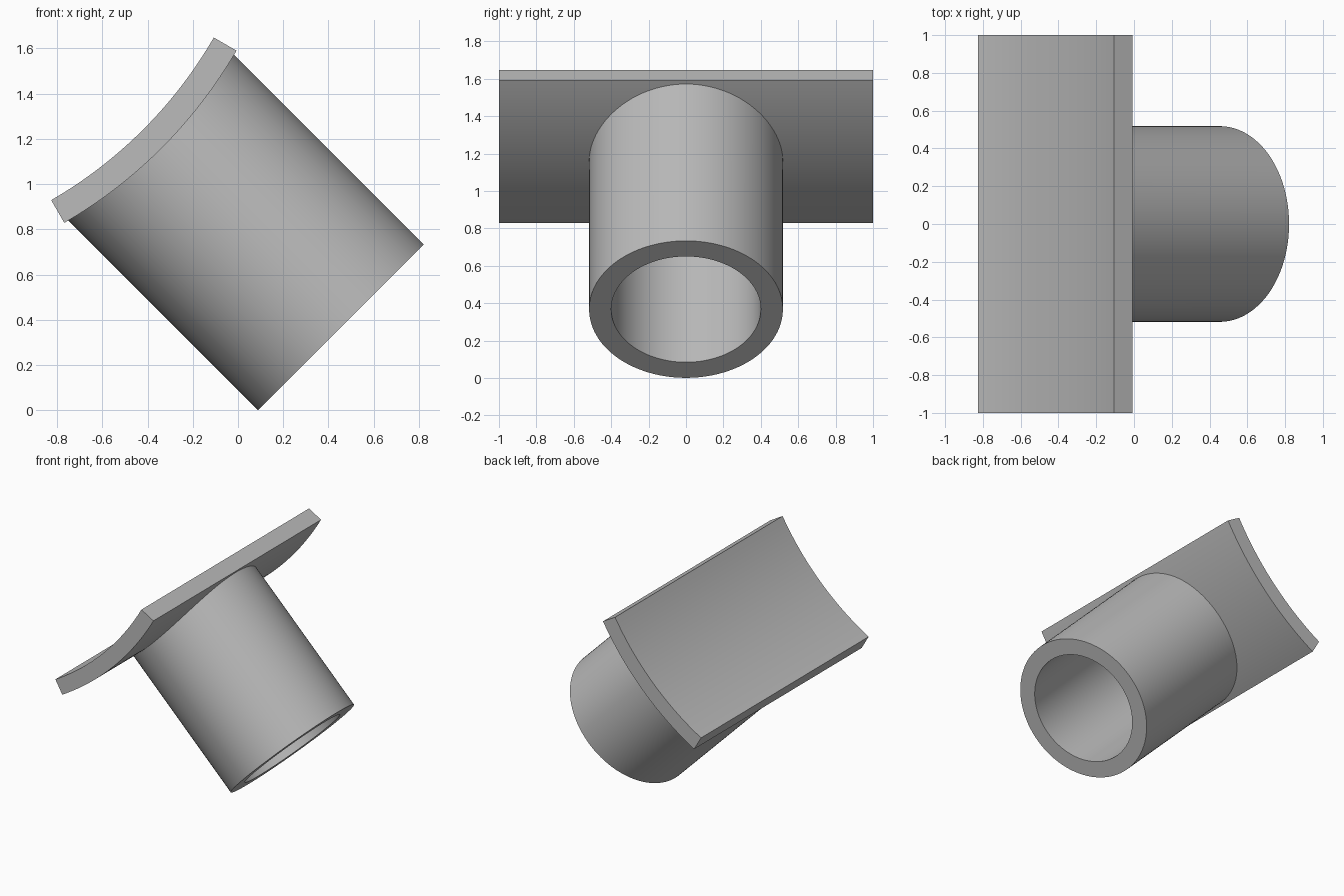
import bpy, bmesh
from math import sin, cos, pi, sqrt, radians
from mathutils import Vector

if "Cube" in bpy.data.objects:
    bpy.data.objects.remove(bpy.data.objects["Cube"])

grey = bpy.data.materials.new("plain grey")
grey.use_nodes = True
colour = (0.5, 0.5, 0.5, 1)
grey.diffuse_color = colour
grey.node_tree.nodes["Principled BSDF"].inputs["Base Color"].default_value = colour

CENTRE = Vector((-1.808, 0, 2.63))            # axis of the curved saddle
AXIS = Vector((1, 0, -1)).normalized()        # direction of the branch pipe
SIDE = Vector((1, 0, 1)).normalized()
OUTER, INNER = 2.08, 1.964                    # saddle radii
PIPE_R, BORE_R, PIPE_END = 0.518, 0.4, 3.2


def finish(name, bm):
    bmesh.ops.recalc_face_normals(bm, faces=bm.faces)
    mesh = bpy.data.meshes.new(name)
    bm.to_mesh(mesh)
    bm.free()
    mesh.materials.append(grey)
    obj = bpy.data.objects.new(name, mesh)
    bpy.context.collection.objects.link(obj)
    bpy.ops.object.select_all(action="DESELECT")
    obj.select_set(True)
    bpy.context.view_layer.objects.active = obj
    bpy.ops.object.shade_smooth_by_angle(angle=radians(30))


def skin(bm, rows, closed):
    """Join rows of points with quads, wrapping from the last row to the first."""
    rows = [[bm.verts.new(p) for p in row] for row in rows]
    n = len(rows[0])
    for a, b in zip(rows, rows[1:] + rows[:1]):
        for i in range(n if closed else n - 1):
            j = (i + 1) % n
            bm.faces.new((a[i], a[j], b[j], b[i]))
    return rows


# Saddle plate: an arc section swept along y
STEPS = 32
def arc(radius, y):
    angles = [radians(-60 + 30 * i / STEPS) for i in range(STEPS + 1)]
    return [CENTRE + Vector((radius * cos(a), y, radius * sin(a))) for a in angles]

bm = bmesh.new()
rows = skin(bm, [arc(OUTER, -1), arc(OUTER, 1), arc(INNER, 1), arc(INNER, -1)], False)
for end in (0, -1):
    bm.faces.new([row[end] for row in rows])
finish("saddle_plate", bm)

# Branch pipe: hollow, with its upper end cut to follow the saddle
SEGMENTS = 96
def ring(radius, fitted):
    points = []
    for i in range(SEGMENTS):
        a = 2 * pi * i / SEGMENTS
        u, v = radius * cos(a), radius * sin(a)
        t = sqrt(OUTER ** 2 - u ** 2) - 0.005 if fitted else PIPE_END
        points.append(CENTRE + AXIS * t + SIDE * u + Vector((0, v, 0)))
    return points

bm = bmesh.new()
skin(bm, [ring(PIPE_R, True), ring(PIPE_R, False),
          ring(BORE_R, False), ring(BORE_R, True)], True)
finish("branch_pipe", bm)
